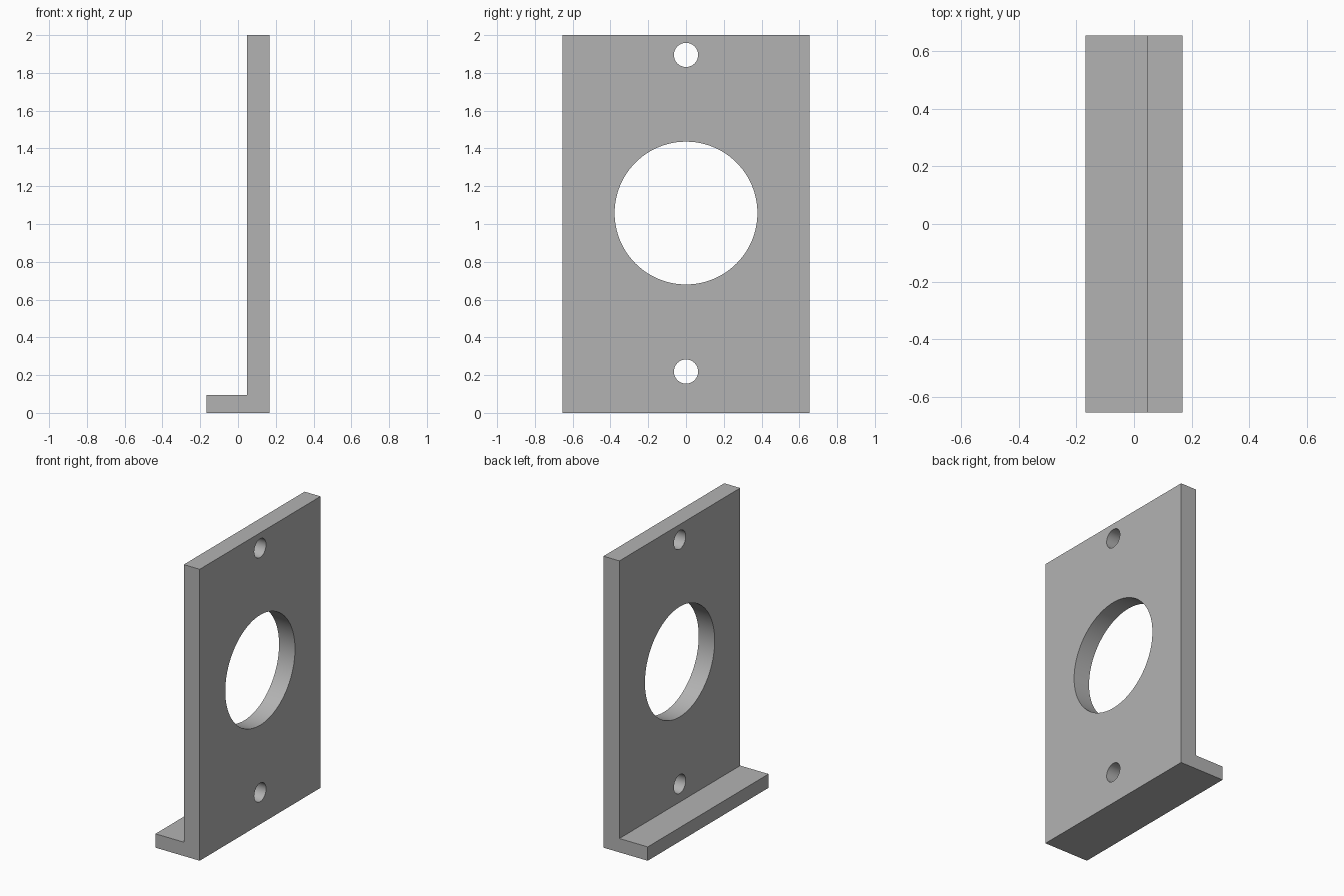
import bpy
import bmesh
import math
from mathutils import Matrix

cube = bpy.data.objects.get("Cube")
if cube:
    bpy.data.objects.remove(cube, do_unlink=True)

HALF_WIDTH = 0.655
CENTRE_X = 0.107

# Plain grey finish
grey = bpy.data.materials.new("plain_grey")
grey.use_nodes = True
grey.diffuse_color = (0.45, 0.45, 0.45, 1)
grey.node_tree.nodes["Principled BSDF"].inputs["Base Color"].default_value = grey.diffuse_color


def add_object(name, bm):
    bmesh.ops.recalc_face_normals(bm, faces=bm.faces)
    mesh = bpy.data.meshes.new(name)
    bm.to_mesh(mesh)
    bm.free()
    mesh.materials.append(grey)
    obj = bpy.data.objects.new(name, mesh)
    bpy.context.collection.objects.link(obj)
    return obj


def hole_cutter(name, z, radius, segments):
    bm = bmesh.new()
    place = Matrix.Translation((CENTRE_X, 0, z)) @ Matrix.Rotation(math.pi / 2, 4, "Y")
    bmesh.ops.create_cone(bm, cap_ends=True, segments=segments, radius1=radius,
                          radius2=radius, depth=0.4, matrix=place)
    obj = add_object(name, bm)
    obj.hide_render = True
    return obj


# Bracket: L-shaped profile extruded along its width
profile = [(-0.168, 0), (0.168, 0), (0.168, 2), (0.047, 2), (0.047, 0.095), (-0.168, 0.095)]
bm = bmesh.new()
face = bm.faces.new([bm.verts.new((x, -HALF_WIDTH, z)) for x, z in profile])
extruded = bmesh.ops.extrude_face_region(bm, geom=[face], use_keep_orig=True)
moved = [v for v in extruded["geom"] if isinstance(v, bmesh.types.BMVert)]
bmesh.ops.translate(bm, verts=moved, vec=(0, 2 * HALF_WIDTH, 0))
bracket = add_object("mounting_bracket", bm)

# Central opening and two screw holes
bpy.ops.object.select_all(action="DESELECT")
bracket.select_set(True)
bpy.context.view_layer.objects.active = bracket
for name, z, radius, segments in (("central_opening", 1.058, 0.378, 96),
                                  ("upper_screw_hole", 1.895, 0.064, 48),
                                  ("lower_screw_hole", 0.219, 0.064, 48)):
    cutter = hole_cutter(name, z, radius, segments)
    cut = bracket.modifiers.new(name, "BOOLEAN")
    cut.operation = "DIFFERENCE"
    cut.solver = "EXACT"
    cut.object = cutter
    bpy.ops.object.modifier_apply(modifier=cut.name)
    bpy.data.objects.remove(cutter, do_unlink=True)

# Smooth hole walls, sharp plate edges
bpy.ops.object.shade_smooth_by_angle(angle=math.radians(30))
